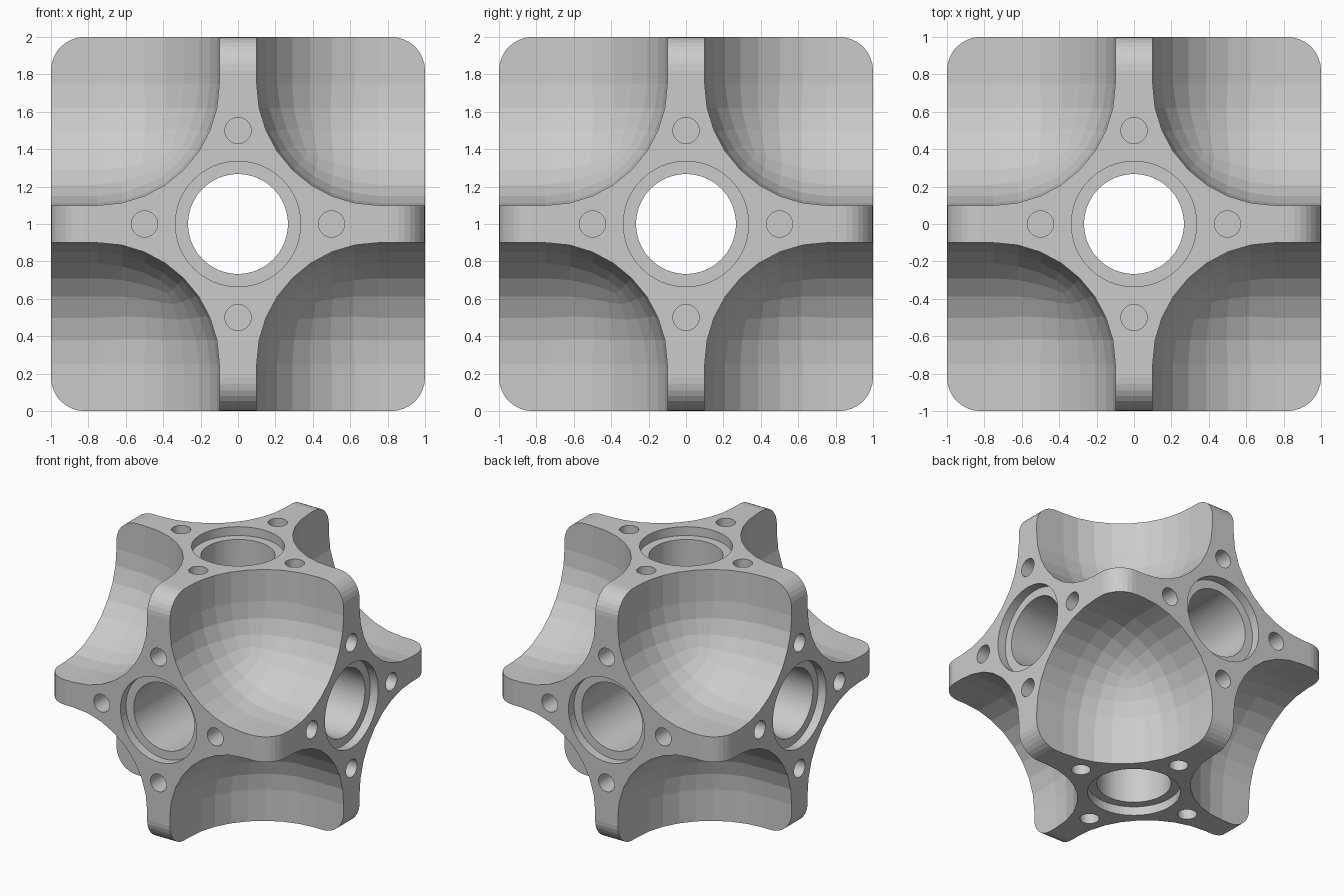
import bpy, bmesh, math
from mathutils import Matrix, Vector

if "Cube" in bpy.data.objects:
    bpy.data.objects.remove(bpy.data.objects["Cube"])

CENTRE = Vector((0, 0, 1))


def to_object(name, bm):
    bmesh.ops.recalc_face_normals(bm, faces=bm.faces[:])
    me = bpy.data.meshes.new(name)
    bm.to_mesh(me)
    bm.free()
    ob = bpy.data.objects.new(name, me)
    bpy.context.collection.objects.link(ob)
    return ob


def rounded_box(centre, size, radius, segments):
    bm = bmesh.new()
    bmesh.ops.create_cube(bm, size=size, matrix=Matrix.Translation(centre))
    bmesh.ops.bevel(bm, geom=bm.edges[:], offset=radius, segments=segments,
                    profile=0.5, affect='EDGES')
    return bm


def revolve(bm, profile, matrix, sides):
    """Closed solid from (radius, height) rings along local z."""
    rings = [[bm.verts.new(matrix @ Vector((r * math.cos(a), r * math.sin(a), h)))
              for a in (2 * math.pi * i / sides for i in range(sides))]
             for r, h in profile]
    for lo, hi in zip(rings, rings[1:]):
        for i in range(sides):
            j = (i + 1) % sides
            bm.faces.new((lo[i], lo[j], hi[j], hi[i]))
    bm.faces.new(rings[0][::-1])
    bm.faces.new(rings[-1])


def cut(target, cutter):
    mod = target.modifiers.new("cut", 'BOOLEAN')
    mod.operation = 'DIFFERENCE'
    mod.solver = 'EXACT'
    mod.object = cutter
    cutter.hide_render = True
    bpy.context.view_layer.objects.active = target
    bpy.ops.object.modifier_apply(modifier=mod.name)
    bpy.data.objects.remove(cutter)


# Rounded cube body
body = to_object("cube_frame", rounded_box(CENTRE, 2, 0.18, 8))

# Rounded pockets scooped out of all eight corners
for sx in (-1, 1):
    for sy in (-1, 1):
        for sz in (-1, 1):
            mid = CENTRE + Vector((sx, sy, sz)) * 1.3
            cut(body, to_object("pocket_cutter", rounded_box(mid, 2.4, 0.65, 8)))

# Stepped through bores and blind screw holes on the three axes
for rot in (Matrix.Identity(4), Matrix.Rotation(math.pi / 2, 4, 'X'),
            Matrix.Rotation(math.pi / 2, 4, 'Y')):
    frame = Matrix.Translation(CENTRE) @ rot
    bm = bmesh.new()
    revolve(bm, [(0.335, -1.1), (0.335, -0.93), (0.267, -0.93),
                 (0.267, 0.93), (0.335, 0.93), (0.335, 1.1)], frame, 64)
    for k in range(4):
        a = k * math.pi / 2
        for lo, hi in ((-1.1, -0.75), (0.75, 1.1)):
            spot = Matrix.Translation((0.5 * math.cos(a), 0.5 * math.sin(a), 0))
            revolve(bm, [(0.07, lo), (0.07, hi)], frame @ spot, 32)
    cut(body, to_object("bore_cutter", bm))
